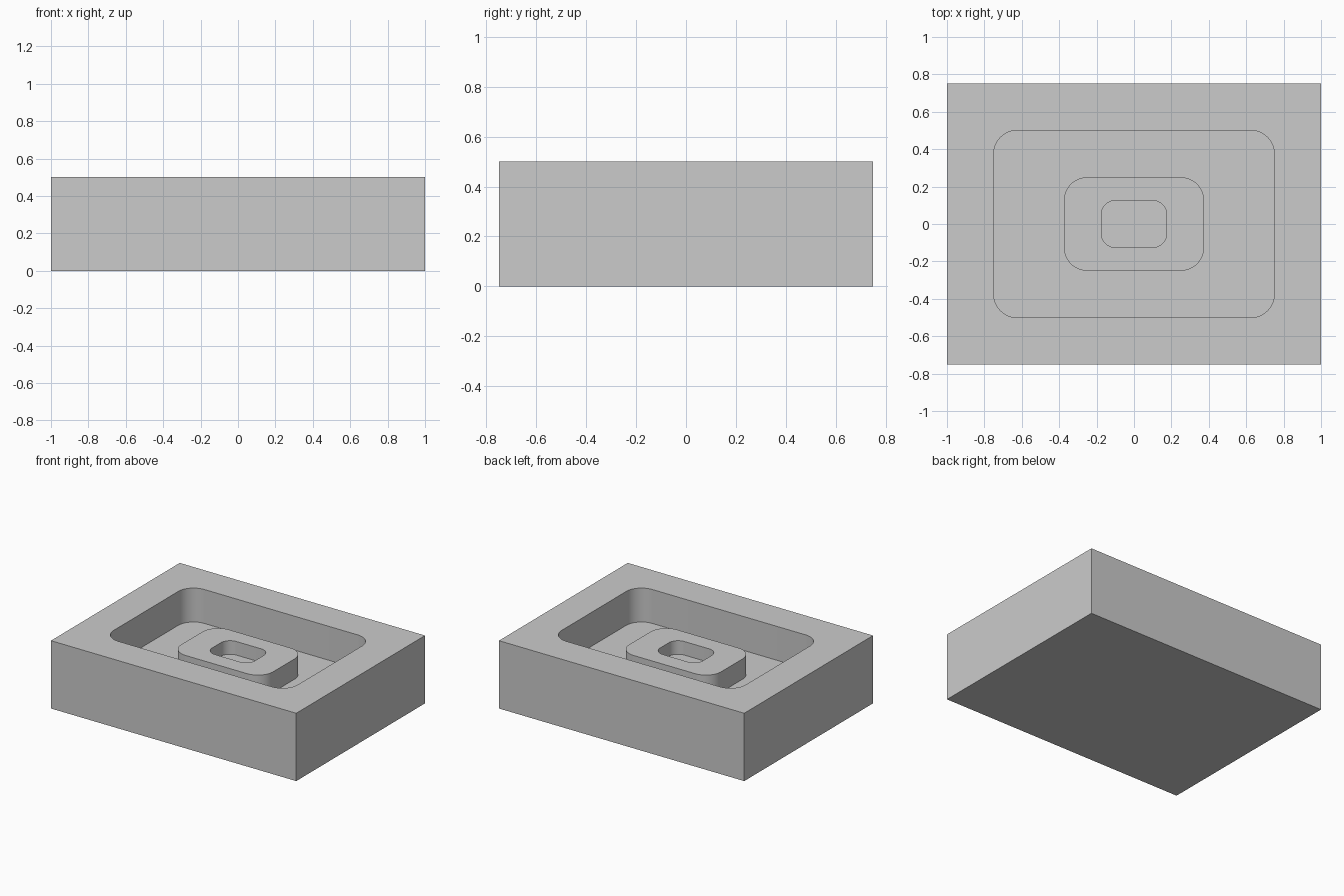
import bpy, bmesh
from math import sin, cos, pi

cube = bpy.data.objects.get("Cube")
if cube:
    bpy.data.objects.remove(cube, do_unlink=True)

STEPS = 12        # segments per rounded corner
SIGNS = [(1, 1), (-1, 1), (-1, -1), (1, -1)]

grey = bpy.data.materials.new("light_grey")
grey.use_nodes = True
grey.diffuse_color = (0.6, 0.6, 0.6, 1)
grey.node_tree.nodes["Principled BSDF"].inputs["Base Color"].default_value = (0.6, 0.6, 0.6, 1)

bm = bmesh.new()


def rounded_loop(hx, hy, r, z):
    """Rounded rectangle as four corner arcs of vertices."""
    loop = []
    for k, (sx, sy) in enumerate(SIGNS):
        for i in range(STEPS + 1):
            a = (k + i / STEPS) * pi / 2
            loop.append(bm.verts.new((sx * (hx - r) + r * cos(a),
                                      sy * (hy - r) + r * sin(a), z)))
    return loop


def bridge(a, b):
    n = len(a)
    for i in range(n):
        j = (i + 1) % n
        bm.faces.new((a[i], a[j], b[j], b[i]))


# Outer block: base and four walls
base = [bm.verts.new((sx, sy * 0.75, 0)) for sx, sy in SIGNS]
top = [bm.verts.new((sx, sy * 0.75, 0.5)) for sx, sy in SIGNS]
bm.faces.new(base[::-1])
bridge(base, top)

# Pocket, raised island and its recess, from the rim inwards
pocket, island, recess = (0.75, 0.5, 0.125), (0.375, 0.25, 0.125), (0.175, 0.125, 0.075)
loops = [rounded_loop(*shape, z) for shape, z in (
    (pocket, 0.5), (pocket, 0.25), (island, 0.25),
    (island, 0.4), (recess, 0.4), (recess, 0.3))]
for outer, inner in zip(loops, loops[1:]):
    bridge(outer, inner)
bm.faces.new(loops[-1])

# Flat top between the square edge and the pocket rim
rim, n = loops[0], STEPS + 1
for k in range(4):
    arc = rim[k * n:(k + 1) * n]
    for p, q in zip(arc, arc[1:]):
        bm.faces.new((top[k], q, p))
    m = (k + 1) % 4
    bm.faces.new((top[k], top[m], rim[m * n], arc[-1]))

bmesh.ops.recalc_face_normals(bm, faces=bm.faces[:])
mesh = bpy.data.meshes.new("pocketed_block")
bm.to_mesh(mesh)
bm.free()
mesh.materials.append(grey)
block = bpy.data.objects.new("pocketed_block", mesh)
bpy.context.collection.objects.link(block)

# Smooth rounded corners, crisp edges
bpy.ops.object.select_all(action='DESELECT')
block.select_set(True)
bpy.context.view_layer.objects.active = block
bpy.ops.object.shade_smooth_by_angle(angle=pi / 6)
